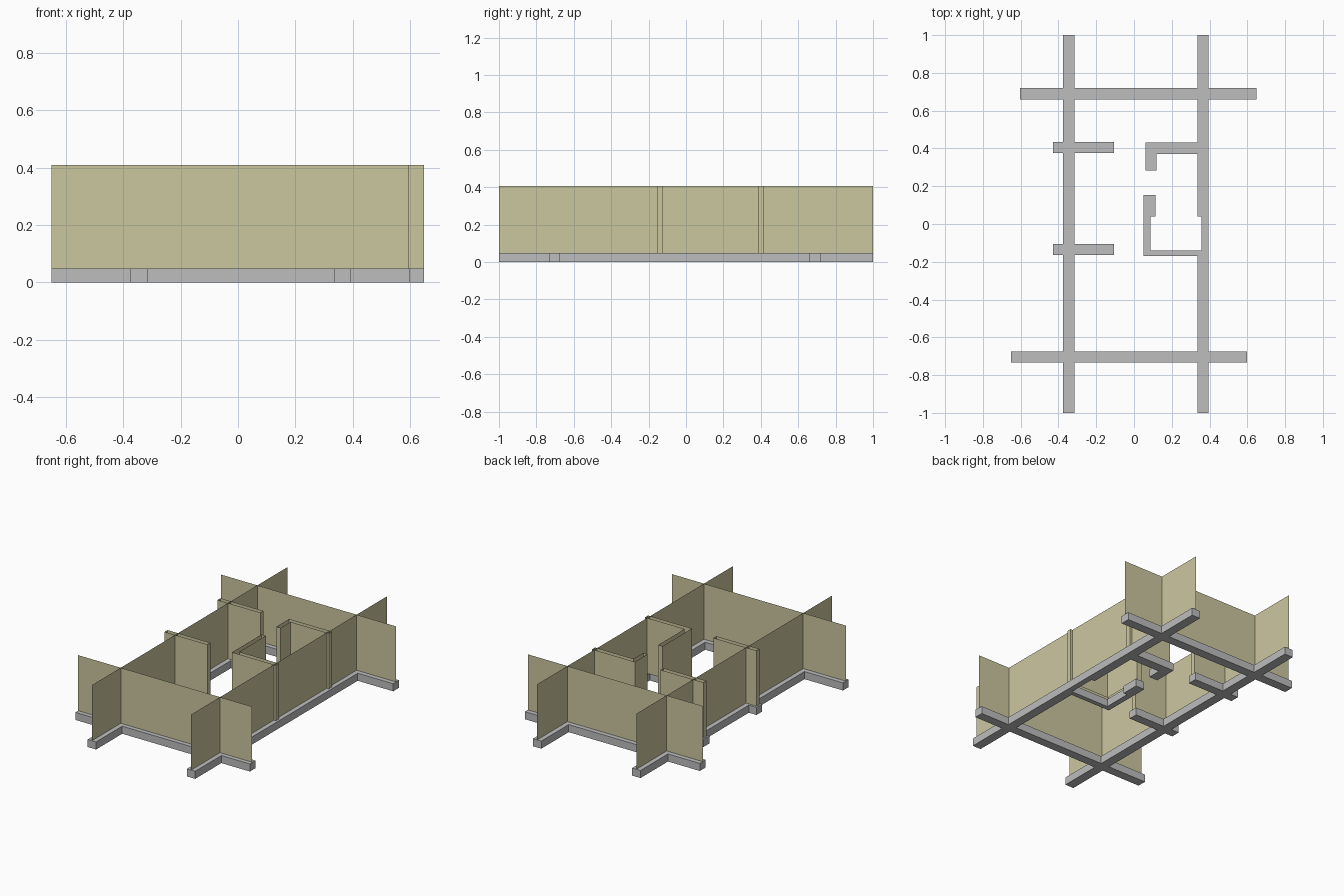
import bpy, bmesh

if "Cube" in bpy.data.objects:
    bpy.data.objects.remove(bpy.data.objects["Cube"])

BASE_H, TOP = 0.049, 0.408


def material(name, rgb):
    m = bpy.data.materials.new(name)
    m.diffuse_color = (*rgb, 1)
    m.use_nodes = True
    m.node_tree.nodes["Principled BSDF"].inputs["Base Color"].default_value = m.diffuse_color
    return m


GREY = material("concrete grey", (0.51, 0.51, 0.51))
KHAKI = material("khaki wall", (0.60, 0.57, 0.35))


def finish(name, bm, mat):
    me = bpy.data.meshes.new(name)
    bm.to_mesh(me)
    bm.free()
    me.materials.append(mat)
    ob = bpy.data.objects.new(name, me)
    bpy.context.collection.objects.link(ob)
    return ob


def wall(name, points, closed=False):
    """Upright sheet following a floor-plan line, open at top and bottom."""
    bm = bmesh.new()
    low = [bm.verts.new((x, y, BASE_H)) for x, y in points]
    high = [bm.verts.new((x, y, TOP)) for x, y in points]
    n = len(points)
    for i in range(n if closed else n - 1):
        j = (i + 1) % n
        bm.faces.new((low[i], low[j], high[j], high[i]))
    return finish(name, bm, KHAKI)


# Foundation strips as plan rectangles: x0, x1, y0, y1
strips = [
    (-0.375, -0.315, -1, 1), (0.335, 0.394, -1, 1),            # long beams
    (-0.65, 0.598, -0.733, -0.675), (-0.603, 0.648, 0.66, 0.72),  # cross beams
    (-0.43, -0.105, -0.164, -0.106), (-0.43, -0.105, 0.376, 0.434),  # left stubs
    (0.06, 0.36, 0.37, 0.431), (0.06, 0.12, 0.283, 0.431),     # upper corner
    (0.05, 0.36, -0.17, -0.11), (0.05, 0.113, -0.17, 0.153),   # lower corner
]
hole = (0.087, 0.357, -0.14, 0.04)


def inside(r, x, y):
    return r[0] < x < r[1] and r[2] < y < r[3]


# Merge the strips into one footing by filling the covered plan cells
xs = sorted({v for r in strips + [hole] for v in r[:2]})
ys = sorted({v for r in strips + [hole] for v in r[2:]})
bm = bmesh.new()
for x0, x1 in zip(xs, xs[1:]):
    for y0, y1 in zip(ys, ys[1:]):
        cx, cy = (x0 + x1) / 2, (y0 + y1) / 2
        if any(inside(r, cx, cy) for r in strips) and not inside(hole, cx, cy):
            bm.faces.new([bm.verts.new((x, y, 0)) for x, y in
                          ((x0, y0), (x0, y1), (x1, y1), (x1, y0))])
bmesh.ops.remove_doubles(bm, verts=bm.verts, dist=1e-5)
top = bmesh.ops.extrude_face_region(bm, geom=bm.faces[:], use_keep_orig=True)
bmesh.ops.translate(bm, vec=(0, 0, BASE_H),
                    verts=[g for g in top["geom"] if isinstance(g, bmesh.types.BMVert)])
bmesh.ops.recalc_face_normals(bm, faces=bm.faces)
bmesh.ops.dissolve_limit(bm, angle_limit=0.01, verts=bm.verts, edges=bm.edges)
bmesh.ops.triangulate(bm, faces=[f for f in bm.faces if len(f.verts) > 4])
finish("foundation", bm, GREY)

# Main sheet walls
wall("left_wall", [(-0.345, -1), (-0.345, 1)])
wall("right_wall", [(0.365, -1), (0.365, 1)])
wall("front_wall", [(-0.65, -0.705), (0.593, -0.705)])
wall("back_wall", [(-0.603, 0.69), (0.648, 0.69)])

# Hollow partition stubs on the left
for name, y in (("front_stub", -0.135), ("back_stub", 0.405)):
    wall(name, [(-0.42, y - 0.015), (-0.112, y - 0.015),
                (-0.112, y + 0.015), (-0.42, y + 0.015)], True)

# Hollow corner partitions on the right
wall("back_corner_partition",
     [(0.075, 0.285), (0.105, 0.285), (0.105, 0.386),
      (0.38, 0.386), (0.38, 0.416), (0.075, 0.416)], True)
wall("front_corner_partition",
     [(0.066, -0.155), (0.38, -0.155), (0.38, -0.125),
      (0.097, -0.125), (0.097, 0.145), (0.066, 0.145)], True)
